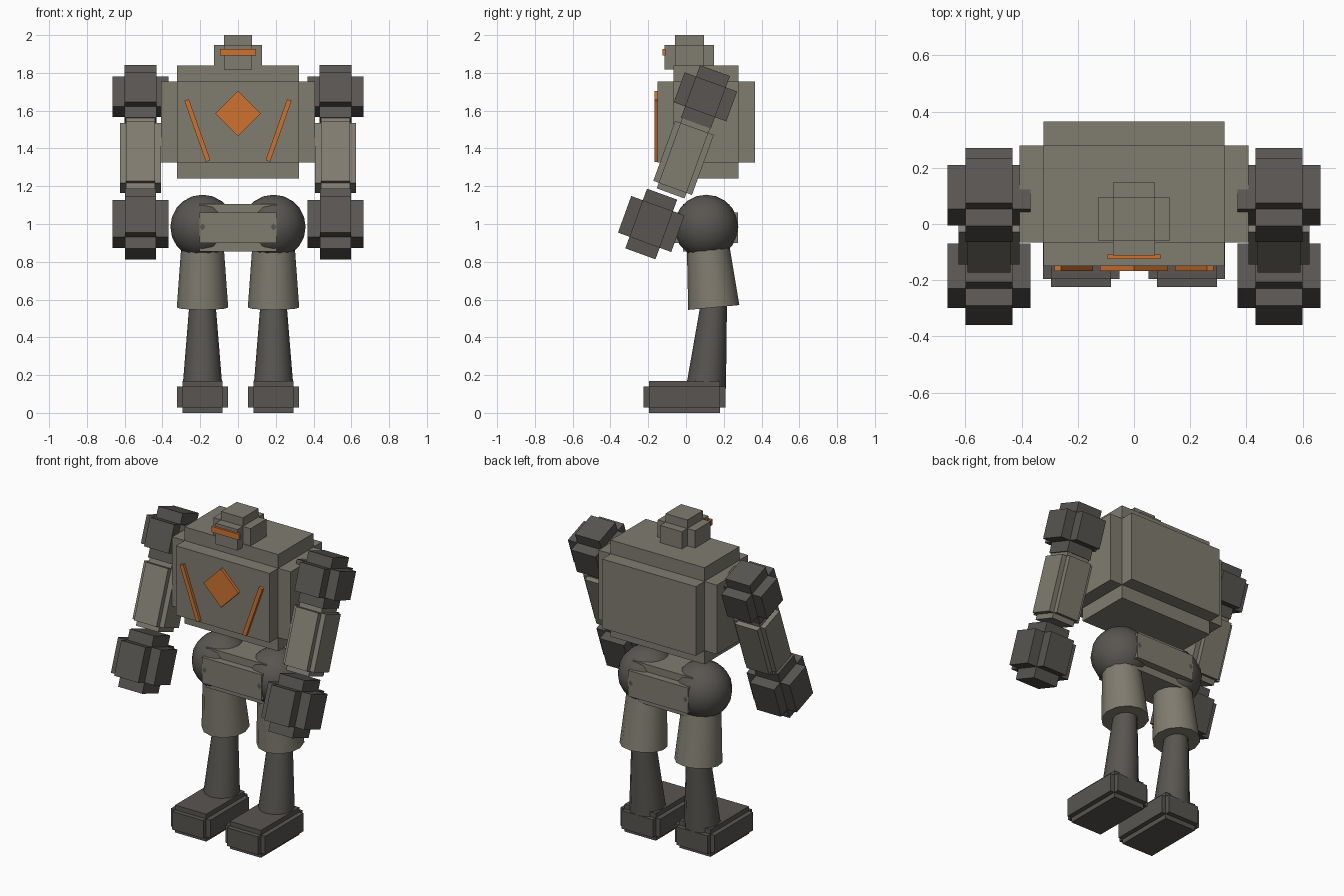
import bpy, bmesh, math
from mathutils import Matrix, Vector

if "Cube" in bpy.data.objects:
    bpy.data.objects.remove(bpy.data.objects["Cube"])


def material(name, rgb):
    m = bpy.data.materials.new(name)
    m.diffuse_color = (*rgb, 1)
    m.use_nodes = True
    m.node_tree.nodes["Principled BSDF"].inputs["Base Color"].default_value = m.diffuse_color
    return m


LIGHT = material("warm grey armour", (0.215, 0.2, 0.16))
DARK = material("dark grey metal", (0.098, 0.091, 0.082))
ORANGE = material("orange glow", (0.62, 0.17, 0.03))


def finish(name, bm, mat, smooth=False):
    me = bpy.data.meshes.new(name)
    bmesh.ops.recalc_face_normals(bm, faces=bm.faces)
    bm.to_mesh(me)
    bm.free()
    me.materials.append(mat)
    ob = bpy.data.objects.new(name, me)
    bpy.context.collection.objects.link(ob)
    if smooth:
        bpy.ops.object.select_all(action='DESELECT')
        ob.select_set(True)
        bpy.context.view_layer.objects.active = ob
        bpy.ops.object.shade_smooth_by_angle(angle=math.radians(40))
    return ob


def block(name, centre, half, step, mat, axis='X', tilt=0):
    """Box with stepped edges: three crossed boxes, each full size on one axis."""
    bm = bmesh.new()
    base = Matrix.Translation(centre) @ Matrix.Rotation(math.radians(tilt), 4, axis)
    for full in (range(3) if step else (None,)):
        size = [2 * (h if i == full else h - step) for i, h in enumerate(half)]
        bmesh.ops.create_cube(bm, size=1, matrix=base @ Matrix.Diagonal((*size, 1)))
    return finish(name, bm, mat)


def limb(name, bottom, top, r_bottom, r_top, mat):
    """Tapered round limb between two joints."""
    a, b = Vector(bottom), Vector(top)
    bm = bmesh.new()
    rot = (b - a).to_track_quat('Z', 'Y').to_matrix().to_4x4()
    bmesh.ops.create_cone(bm, cap_ends=True, segments=12, radius1=r_bottom, radius2=r_top,
                          depth=(b - a).length, matrix=Matrix.Translation((a + b) / 2) @ rot)
    return finish(name, bm, mat, True)


# Torso, head and pelvis
block("torso", (0, 0.107, 1.54), (0.407, 0.257, 0.3), 0.085, LIGHT)
block("head", (0, 0.0175, 1.882), (0.128, 0.13, 0.118), 0.053, LIGHT)
block("pelvis", (0, 0.107, 0.98), (0.25, 0.167, 0.125), 0.045, LIGHT)

# Glowing visor and chest emblem plate
block("visor", (0, -0.117, 1.909), (0.095, 0.008, 0.018), 0, ORANGE)
block("chest_diamond", (0, -0.158, 1.585), (0.085, 0.009, 0.085), 0, ORANGE, 'Y', 45)

for s, side in ((-1, "right"), (1, "left")):
    # Chest strip, leaning in towards the bottom
    block(side + "_chest_strip", (s * 0.215, -0.158, 1.495), (0.0125, 0.009, 0.171), 0,
          ORANGE, 'Y', s * 19.4)

    # Arm swung forward
    x = s * 0.516
    block(side + "_shoulder", (x, 0.103, 1.673), (0.148, 0.148, 0.148), 0.064, DARK, 'X', -20)
    block(side + "_arm", (x, -0.013, 1.35), (0.108, 0.109, 0.2), 0.031, LIGHT, 'X', -20)
    block(side + "_fist", (x, -0.184, 1.0), (0.148, 0.15, 0.168), 0.065, DARK, 'X', -20)

    # Leg: hip ball, thigh, shin and foot
    x = s * 0.188
    bm = bmesh.new()
    bmesh.ops.create_uvsphere(bm, u_segments=16, v_segments=10, radius=0.17,
                              matrix=Matrix.Translation((x, 0.107, 0.985)))
    finish(side + "_hip_ball", bm, DARK, True)
    limb(side + "_thigh", (x, 0.147, 0.558), (x, 0.107, 0.985), 0.136, 0.105, LIGHT)
    limb(side + "_shin", (x, 0.107, 0.14), (x, 0.147, 0.57), 0.105, 0.07, DARK)
    block(side + "_foot", (x, -0.0075, 0.085), (0.136, 0.2175, 0.085), 0.029, DARK)
